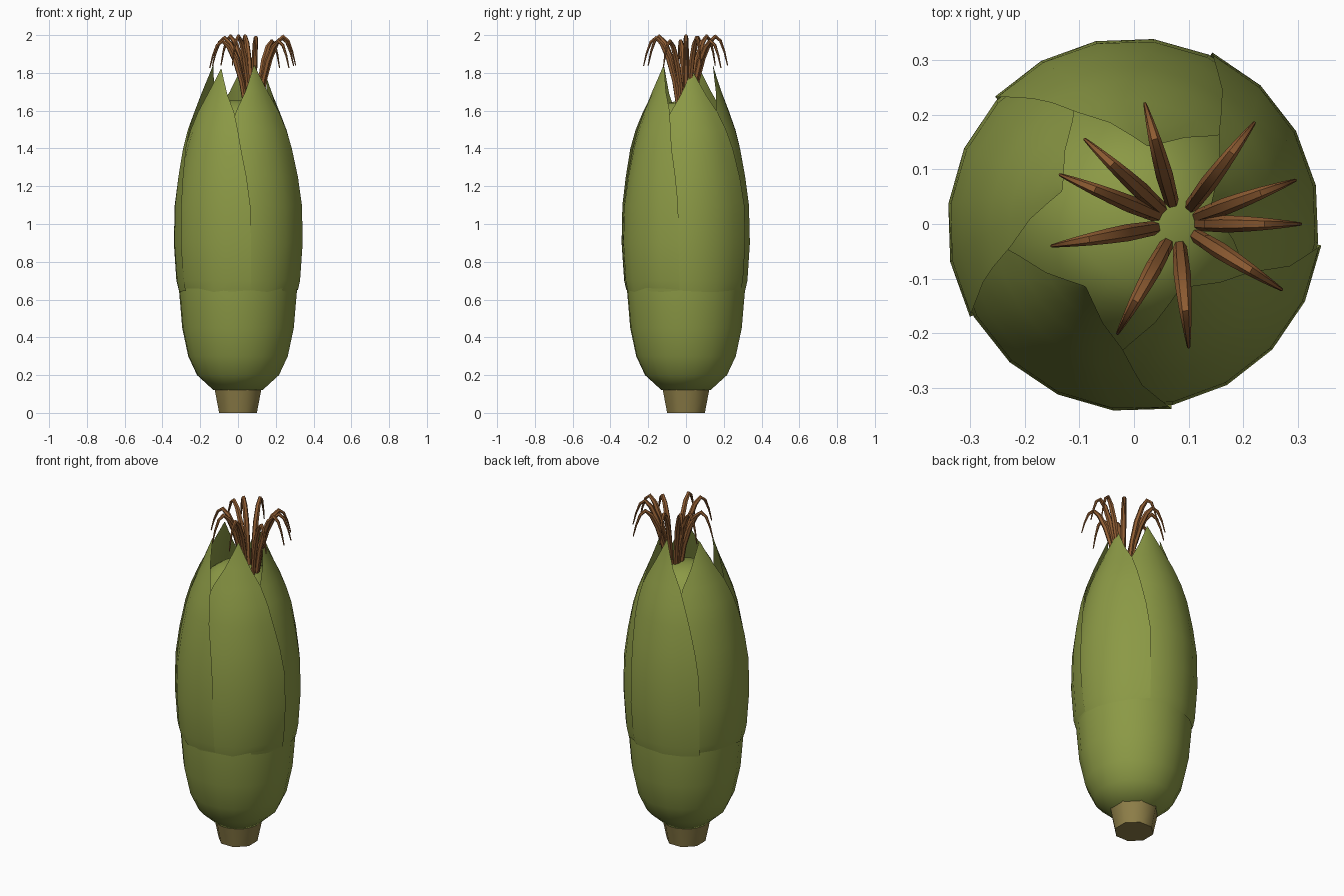
import bpy
import bmesh
import random
from math import sin, cos, radians, atan2, hypot

random.seed(4)
old = bpy.data.objects.get("Cube")
if old:
    bpy.data.objects.remove(old, do_unlink=True)


def material(name, rgb):
    m = bpy.data.materials.new(name)
    m.use_nodes = True
    m.diffuse_color = (*rgb, 1)
    bsdf = m.node_tree.nodes["Principled BSDF"]
    bsdf.inputs["Base Color"].default_value = (*rgb, 1)
    bsdf.inputs["Roughness"].default_value = 0.8
    return m


green = material("husk_green", (0.26, 0.32, 0.06))
tan = material("stem_tan", (0.27, 0.21, 0.065))
brown = material("silk_brown", (0.28, 0.11, 0.033))


def interp(table, x):
    """Linear lookup in a list of (x, value) pairs."""
    for (a, va), (b, vb) in zip(table, table[1:]):
        if x <= b:
            return va + (vb - va) * max(0, (x - a) / (b - a))
    return table[-1][1]


def grid_object(name, rows, mat, closed=False, caps=False, angle=40):
    """Skin rows of points with quads, optionally closed round and capped."""
    bm = bmesh.new()
    vs = [[bm.verts.new(p) for p in row] for row in rows]
    n = len(rows[0])
    for lo, hi in zip(vs, vs[1:]):
        for i in range(n if closed else n - 1):
            j = (i + 1) % n
            bm.faces.new((lo[i], lo[j], hi[j], hi[i]))
    if caps:
        bm.faces.new(vs[0][::-1])
        bm.faces.new(vs[-1])
    me = bpy.data.meshes.new(name)
    bm.to_mesh(me)
    bm.free()
    me.materials.append(mat)
    ob = bpy.data.objects.new(name, me)
    bpy.context.collection.objects.link(ob)
    bpy.ops.object.select_all(action="DESELECT")
    ob.select_set(True)
    bpy.context.view_layer.objects.active = ob
    bpy.ops.object.shade_smooth_by_angle(angle=radians(angle))
    return ob


def ring(r, z, sides, start):
    angles = [radians(start + 360 * i / sides) for i in range(sides)]
    return [(r * cos(a), r * sin(a), z) for a in angles]


# Stem
grid_object("stem", [ring(r, z, 8, 22.5) for z, r in ((0, .108), (.14, .137))],
            tan, closed=True, caps=True, angle=50)

# Inner husk: lower body and the closed dome under the leaves
body = [(.12, .13), (.2, .218), (.3, .265), (.45, .297), (.65, .314), (.9, .318),
        (1.2, .295), (1.4, .25), (1.52, .205), (1.6, .155), (1.64, .1), (1.655, .03)]
grid_object("inner_husk", [ring(r, z, 20, 12) for z, r in body],
            green, closed=True, caps=True, angle=60)

# Outer leaves: overlapping shells that narrow to pointed tips
radius = [(.65, .316), (.7, .327), (.9, .34), (1.1, .335), (1.25, .315), (1.4, .287),
          (1.5, .261), (1.6, .225), (1.7, .187), (1.78, .16), (1.84, .145)]
width = [(.65, 54), (1.1, 53), (1.25, 50), (1.4, 45), (1.5, 41), (1.6, 35),
         (1.7, 22), (1.78, 11), (1.84, 1)]
leaves = [("right", 13, 1.81), ("back", 80, 1.84), ("left", 155, 1.84),
          ("front_left", 232, 1.82), ("front", 306, 1.84)]
columns = 6
for k, (label, tip_angle, tip_z) in enumerate(leaves):
    rows = []
    for z, r in radius:
        up = max(0, (z - 1.4) / .44)
        lift = max(0, (z - .65) / 1.2)
        centre = 12 + 72 * k + (tip_angle - 12 - 72 * k) * up
        row = []
        for i in range(columns + 1):
            s = 2 * i / columns - 1
            a = radians(centre + s * interp(width, z))
            rr = r + s * (.003 + .008 * lift) * (1 - up)
            zz = z + (tip_z - 1.84) * up
            if z == .65:
                zz += random.uniform(-.012, .012)
            row.append((rr * cos(a), rr * sin(a), zz))
        rows.append(row)
    grid_object("husk_leaf_" + label, rows, green, angle=60)

# Silk strands: tapered arcs that spread from the opening and droop
arc = [(0, 1.63), (.1, 1.76), (.27, 1.88), (.46, 1.96), (.64, 1.993),
       (.79, 1.97), (.91, 1.91), (1, 1.84)]
thick = [(0, .013), (.3, .016), (.6, .012), (.85, .007), (1, .003)]
ends = [(.02, .22), (.22, .185), (.295, .08), (.305, 0), (.27, -.12), (.1, -.225),
        (-.03, -.2), (-.15, -.04), (-.135, .09), (-.09, .155)]
base_x = .08
for n, (ex, ey) in enumerate(ends):
    heading = atan2(ey, ex - base_x)
    reach = hypot(ex - base_x, ey)
    height = (1, .93, .98)[n % 3]
    curve = bpy.data.curves.new("silk_strand", "CURVE")
    curve.dimensions = "3D"
    curve.bevel_depth = 1
    curve.bevel_resolution = 1
    curve.use_fill_caps = True
    spline = curve.splines.new("POLY")
    spline.points.add(len(arc) - 1)
    for p, (t, z) in zip(spline.points, arc):
        d = .042 + (reach - .042) * t
        p.co = (base_x + d * cos(heading), d * sin(heading),
                1.63 + (z - 1.63) * height, 1)
        p.radius = interp(thick, t)
    curve.materials.append(brown)
    strand = bpy.data.objects.new("silk_strand_%d" % (n + 1), curve)
    bpy.context.collection.objects.link(strand)
    bpy.ops.object.select_all(action="DESELECT")
    strand.select_set(True)
    bpy.context.view_layer.objects.active = strand
    bpy.ops.object.convert(target="MESH")
    bpy.ops.object.shade_smooth_by_angle(angle=radians(50))
